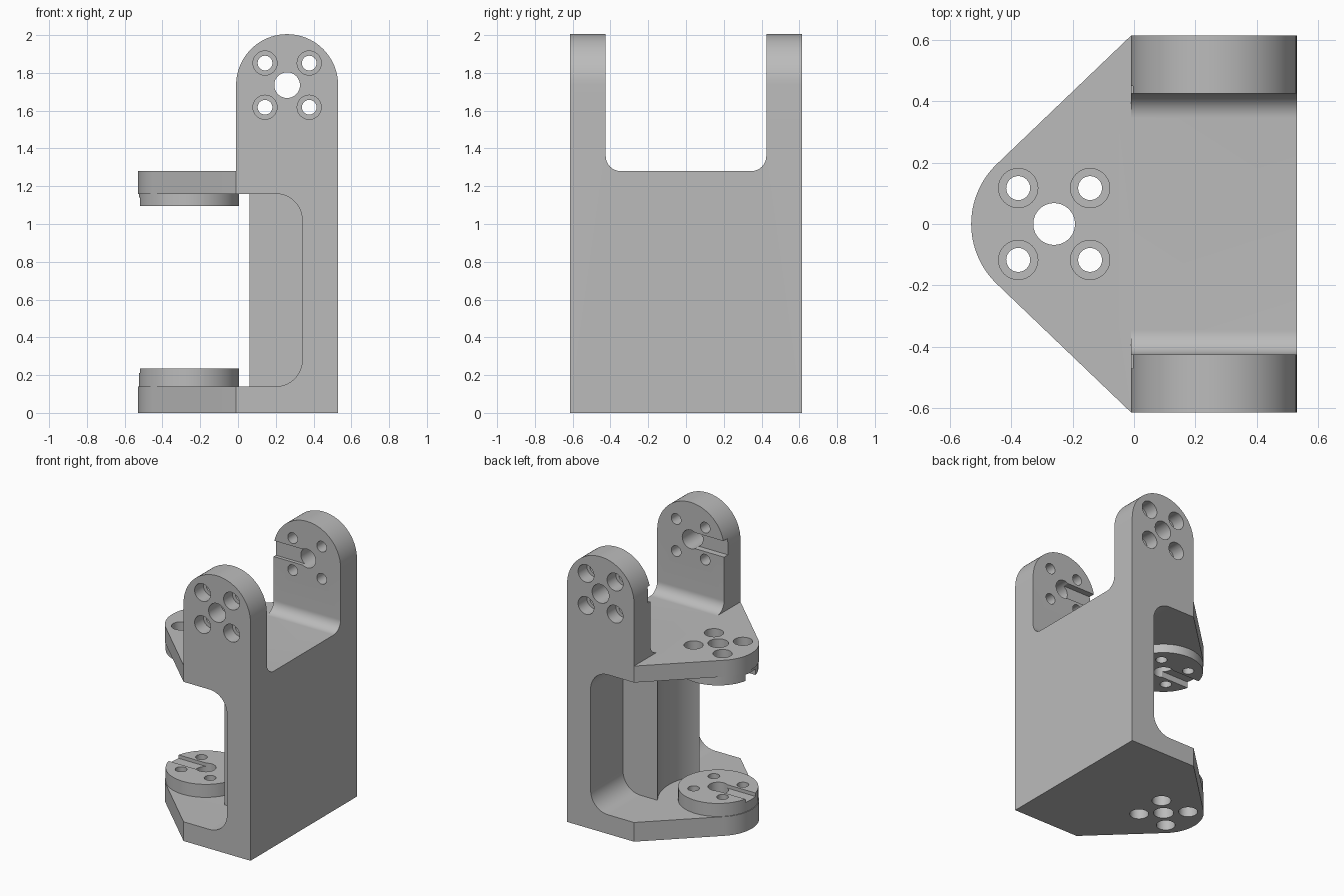
import bpy, bmesh
from math import cos, sin, radians

if "Cube" in bpy.data.objects:
    bpy.data.objects.remove(bpy.data.objects["Cube"], do_unlink=True)

grey = bpy.data.materials.new("plain grey")
grey.use_nodes = True
grey.diffuse_color = (0.5, 0.5, 0.5, 1)
grey.node_tree.nodes["Principled BSDF"].inputs["Base Color"].default_value = (0.5, 0.5, 0.5, 1)

BACK, SIDE, STEP = 0.53, 0.613, -0.01      # outer faces of the block
DECK, TAB_Z, HUB_X, R = 1.28, 1.735, 0.26, 0.27
TAB_IN = 0.425                              # inner face of the upright tabs


def arc(cx, cy, r, a0, a1, n=16):
    angles = [radians(a0 + (a1 - a0) * i / n) for i in range(n + 1)]
    return [(cx + r * cos(a), cy + r * sin(a)) for a in angles]


def prism(name, pts, axis, lo, hi):
    """Extrude a 2D outline along an axis from lo to hi."""
    place = {"x": lambda u, v, w: (w, u, v),
             "y": lambda u, v, w: (u, w, v),
             "z": lambda u, v, w: (u, v, w)}[axis]
    bm = bmesh.new()
    base = [bm.verts.new(place(u, v, lo)) for u, v in pts]
    top = [bm.verts.new(place(u, v, hi)) for u, v in pts]
    bm.faces.new(base)
    bm.faces.new(top)
    for i in range(len(pts)):
        j = (i + 1) % len(pts)
        bm.faces.new((base[i], base[j], top[j], top[i]))
    bmesh.ops.recalc_face_normals(bm, faces=bm.faces)
    mesh = bpy.data.meshes.new(name)
    bm.to_mesh(mesh)
    bm.free()
    mesh.materials.append(grey)
    ob = bpy.data.objects.new(name, mesh)
    bpy.context.collection.objects.link(ob)
    return ob


def cylinder(name, c, r, axis, lo, hi, n=48):
    return prism(name, arc(c[0], c[1], r, 0, 360 * (n - 1) / n, n - 1), axis, lo, hi)


def combine(target, tool, operation):
    mod = target.modifiers.new(tool.name, "BOOLEAN")
    mod.object, mod.operation, mod.solver = tool, operation, "EXACT"
    bpy.context.view_layer.objects.active = target
    bpy.ops.object.modifier_apply(modifier=mod.name)
    bpy.data.objects.remove(tool, do_unlink=True)


# Side silhouette: C-shaped frame with round-topped tab
frame_profile = ([(-1, 0), (BACK, 0)] + arc(HUB_X, TAB_Z, R, 0, 180, 40)
                 + [(STEP, DECK), (-1, DECK), (-1, 1.16)]
                 + arc(0.2, 1.02, 0.14, 90, 0) + arc(0.2, 0.28, 0.14, 0, -90)
                 + [(-1, 0.14)])
bracket = prism("bracket", frame_profile, "y", -1, 1)

# Plan outline: square back tapering to a round nose
plan = [(1, -SIDE), (1, SIDE), (STEP, SIDE)] + arc(-HUB_X, 0, R, 133.5, 226.5, 32) + [(STEP, -SIDE)]
combine(bracket, prism("plan", plan, "z", -1, 3), "INTERSECT")

# Gap between the two upright tabs, with rounded lower corners
f = 0.08
gap = ([(-TAB_IN, 2.2)] + arc(-TAB_IN + f, DECK + f, f, 180, 270)
       + arc(TAB_IN - f, DECK + f, f, 270, 360) + [(TAB_IN, 2.2)])
combine(bracket, prism("gap", gap, "x", -0.05, 1), "DIFFERENCE")

# Central rib with a hollowed front
rib = [(0.42, 0.24), (0.42, -0.24)] + arc(-HUB_X, 0, 0.4, -36.87, 36.87, 24)
combine(bracket, prism("rib", rib, "z", 0.1, 1.2), "UNION")

# Round bosses on the facing sides of the two plates
for lo, hi in ((0.1, 0.235), (1.095, 1.2)):
    combine(bracket, cylinder("boss", (-HUB_X, 0), 0.265, "z", lo, hi, 96), "UNION")


def hub(c, axis, outer, inner, slot_depth):
    """Centre hole, four counterbored screw holes and a slot on the inner face."""
    s = 1 if inner > outer else -1
    start, end = outer - 0.05 * s, inner + 0.05 * s
    combine(bracket, cylinder("centre_hole", c, 0.068, axis, start, end), "DIFFERENCE")
    for du in (-0.117, 0.117):
        for dv in (-0.117, 0.117):
            p = (c[0] + du, c[1] + dv)
            combine(bracket, cylinder("screw_hole", p, 0.039, axis, start, end, 32), "DIFFERENCE")
            combine(bracket, cylinder("counterbore", p, 0.064, axis, start, outer + 0.1 * s, 32),
                    "DIFFERENCE")
    w = 0.058
    slot = [(c[0], c[1] - w), (c[0], c[1] + w), (c[0] - 0.35, c[1] + w), (c[0] - 0.35, c[1] - w)]
    combine(bracket, prism("slot", slot, axis, inner - slot_depth * s, end), "DIFFERENCE")


hub((-HUB_X, 0), "z", 0, 0.235, 0.025)
hub((-HUB_X, 0), "z", DECK, 1.095, 0.045)
hub((HUB_X, TAB_Z), "y", -SIDE, -TAB_IN, 0.045)
hub((HUB_X, TAB_Z), "y", SIDE, TAB_IN, 0.025)

# Smooth the curved walls, keep the edges crisp
bpy.ops.object.select_all(action="DESELECT")
bracket.select_set(True)
bpy.context.view_layer.objects.active = bracket
bpy.ops.object.shade_smooth_by_angle(angle=radians(30))
